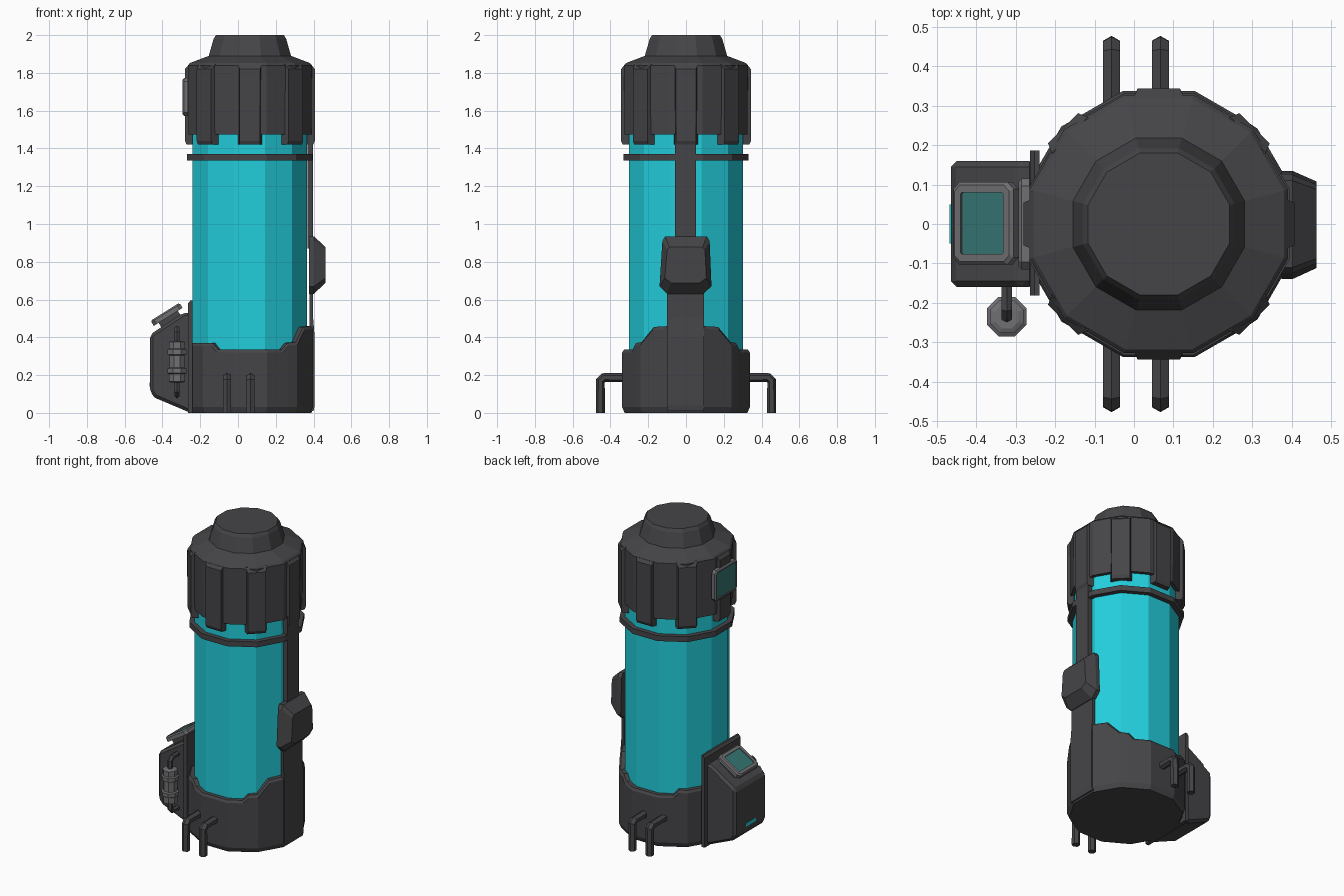
import bpy, bmesh, math
from mathutils import Matrix, Vector

if "Cube" in bpy.data.objects:
    bpy.data.objects.remove(bpy.data.objects["Cube"])

CX = 0.063                      # tank axis
APO = math.cos(math.radians(15))  # apothem ratio of a 12-gon


def mat(name, rgb):
    m = bpy.data.materials.new(name)
    m.diffuse_color = (*rgb, 1)
    m.use_nodes = True
    m.node_tree.nodes["Principled BSDF"].inputs["Base Color"].default_value = m.diffuse_color
    return m


DARK = mat("dark_metal", (0.060, 0.058, 0.063))
GREY = mat("grey_metal", (0.16, 0.16, 0.17))
CYAN = mat("cyan_fluid", (0.016, 0.62, 0.72))
TEAL = mat("teal_screen", (0.035, 0.18, 0.17))


def finish(name, bm, material, matrix=None, bevel=0):
    bmesh.ops.recalc_face_normals(bm, faces=bm.faces)
    if matrix is not None:
        bm.transform(matrix)
    me = bpy.data.meshes.new(name)
    bm.to_mesh(me)
    bm.free()
    me.materials.append(material)
    ob = bpy.data.objects.new(name, me)
    bpy.context.collection.objects.link(ob)
    if bevel:
        b = ob.modifiers.new("bevel", "BEVEL")
        b.width, b.segments, b.limit_method = bevel, 1, 'ANGLE'
    return ob


def loft(rings, closed_profile=False):
    """Join rings of points with quads; cap the ends unless the profile loops."""
    bm = bmesh.new()
    vs = [[bm.verts.new(p) for p in r] for r in rings]
    n = len(vs[0])
    pairs = list(zip(vs, vs[1:])) + ([(vs[-1], vs[0])] if closed_profile else [])
    for a, b in pairs:
        for i in range(n):
            j = (i + 1) % n
            bm.faces.new((a[i], a[j], b[j], b[i]))
    if not closed_profile:
        bm.faces.new(vs[0])
        bm.faces.new(vs[-1])
    return bm


def lathe(name, profile, material, center=(CX, 0), n=12, closed=False):
    """profile: (apothem, z) pairs, flats facing the axes."""
    k = math.cos(math.pi / n)
    rings = [[(center[0] + r / k * math.cos((i + .5) * math.tau / n),
               center[1] + r / k * math.sin((i + .5) * math.tau / n), z)
              for i in range(n)] for r, z in profile]
    return finish(name, loft(rings, closed), material)


def prism(name, profile, y0, y1, material, matrix=None, bevel=0):
    """xz profile extruded along y."""
    return finish(name, loft([[(x, y, z) for x, z in profile] for y in (y0, y1)]),
                  material, matrix, bevel)


def box(name, size, material, matrix, bevel=0):
    bm = bmesh.new()
    bmesh.ops.create_cube(bm, size=1, matrix=Matrix.Diagonal((*size, 1)))
    return finish(name, bm, material, matrix, bevel)


def pipe(name, pts, r, material, n=6):
    """Tube through points, mitred at the bends."""
    pts = [Vector(p) for p in pts]
    rings = []
    for i, p in enumerate(pts):
        d0 = (p - pts[i - 1]).normalized() if i else None
        d1 = (pts[i + 1] - p).normalized() if i < len(pts) - 1 else None
        t = ((d0 or d1) + (d1 or d0)).normalized()
        u = Vector((1, 0, 0))        # all pipes bend in the yz plane
        v = t.cross(u)
        rings.append([p + r * (u * math.cos(math.tau * (k + .5) / n)
                               + v * math.sin(math.tau * (k + .5) / n)) for k in range(n)])
    return finish(name, loft(rings), material)


# Glass tank and its clamp ring
lathe("tank", [(0.303, 0.2), (0.303, 1.6)], CYAN)
lathe("clamp_ring", [(0.30, 1.335), (0.332, 1.335), (0.332, 1.37), (0.30, 1.37)],
      DARK, closed=True)

# Head cap with shoulder and stepped crown
lathe("head_cap", [(0.29, 1.475), (0.325, 1.475), (0.328, 1.84), (0.318, 1.852),
                   (0.218, 1.89), (0.192, 1.98), (0.18, 2.0)], DARK)
for i in range(8):
    # tapered rib with a sloped top and a foot that hooks below the cap
    rib = [(0.30, 1.42), (0.335, 1.42), (0.344, 1.44), (0.344, 1.82), (0.32, 1.848), (0.30, 1.848)]
    rings = [[(x, s * (0.064 - (0.01 if x > 0.33 else 0)), z) for x, z in rib] for s in (-1, 1)]
    finish(f"head_rib_{i}", loft(rings), DARK,
           Matrix.Translation((CX, 0, 0)) @ Matrix.Rotation(i * math.pi / 4, 4, 'Z'))

# Base cup whose rim height varies with the angle
half = [(0, .46), (15, .46), (31, .455), (44, .375), (53, .37), (59, .335), (75, .335),
        (105, .335), (121, .335), (127, .37), (135, .37), (165, .37)]
rim = half + [(360 - a, z) for a, z in reversed(half[1:])]


def base_ring(apo, z=None, dz=0):
    pts = []
    for a, h in rim:
        r = apo / math.cos(math.radians((a + 15) % 30 - 15))
        t = math.radians(a)
        pts.append((CX + r * math.cos(t), r * math.sin(t), h + dz if z is None else z))
    return pts


finish("base_cup", loft([base_ring(.29, 0), base_ring(.325, 0), base_ring(.338, .03), base_ring(.338, dz=-.015),
                         base_ring(.328), base_ring(.29), base_ring(.29, .1)]), DARK)

# Side spine, lower pillar and junction housing on the right
box("spine_upper", (0.03, 0.11, 0.62), DARK, Matrix.Translation((0.383, -0.003, 1.18)))
prism("spine_pillar", [(0.35, 0.01), (0.40, 0.01), (0.406, 0.04), (0.406, 0.40), (0.398, 0.5),
                       (0.398, 0.68), (0.378, 0.68), (0.378, 0.46), (0.35, 0.44)],
      -0.10, 0.095, DARK)
h_back = [(0.375, s * w, z) for s, w, z in
          ((-1, .10, .63), (1, .09, .63), (1, .135, .67), (1, .125, .91), (1, .11, .935),
           (-1, .11, .935), (-1, .125, .91), (-1, .14, .67))]
h_mid = [(0.402, y, z) for x, y, z in h_back]
h_face = [(0.463, y * .8, .785 + (z - .785) * .62) for x, y, z in h_back]
finish("junction_housing", loft([h_back, h_mid, h_face]), DARK)

# Control console on the left
prism("console_plate", [(-0.24, 0.0), (-0.264, 0.0), (-0.264, 0.58), (-0.252, 0.595), (-0.24, 0.595)],
      -0.182, 0.186, DARK)
prism("console_body", [(-0.25, 0.005), (-0.27, 0.008), (-0.44, 0.08), (-0.465, 0.11),
                       (-0.465, 0.415), (-0.29, 0.53), (-0.25, 0.53)],
      -0.16, 0.16, DARK, bevel=0.022)
tilt = Matrix.Translation((-0.378, 0.002, 0.522)) @ Matrix.Rotation(math.radians(-32), 4, 'Y')
box("console_neck", (0.12, 0.16, 0.07), DARK, tilt @ Matrix.Translation((0, 0, -0.035)))
box("console_light", (0.006, 0.10, 0.022), CYAN, Matrix.Translation((-0.465, 0, 0.15)))


def screen(name, w, h, t, border, m):
    """Chamfered frame with a slightly sunk screen; local z points outwards."""
    def outline(a, b, c, z):
        q = [(a, b - c), (a - c, b), (c - a, b), (-a, b - c)]
        return [(x, y, z) for x, y in q + [(-x, -y) for x, y in q]]
    a, b, ia, ib = w / 2, h / 2, w / 2 - border, h / 2 - border
    finish(name + "_frame", loft([outline(a, b, .018, -t / 2), outline(a, b, .018, t / 4),
                                  outline(a - .008, b - .008, .016, t / 2),
                                  outline(ia, ib, .003, t / 2), outline(ia, ib, .003, -t / 2)],
                                 True), GREY, m)
    box(name + "_glass", (ia * 2, ib * 2, 0.006), TEAL, m @ Matrix.Translation((0, 0, t / 5)))


screen("console_screen", 0.18, 0.21, 0.032, 0.027, tilt)
screen("head_screen", 0.20, 0.23, 0.028, 0.016,
       Matrix.Translation((-0.279, 0, 1.672)) @ Matrix.Rotation(-math.pi / 2, 4, 'Y'))

# Filter canister on a bent pipe beside the console
FX, FY = -0.323, -0.235
lathe("filter_canister", [(0.03, .16), (0.042, .165), (0.042, .205), (0.05, .21), (0.05, .235),
                          (0.04, .24), (0.04, .305), (0.05, .31), (0.05, .335), (0.042, .34),
                          (0.042, .375), (0.03, .38)], GREY, (FX, FY), n=8)
pipe("filter_pipe", [(FX, -.14, .095), (FX, FY + .02, .095), (FX, FY, .115), (FX, FY, .425),
                     (FX, FY + .02, .445), (FX, -.14, .445)], 0.016, DARK)

# Bent floor pipes, front and back
for side, s in (("front", -1), ("back", 1)):
    for i, x in enumerate((-0.057, 0.067)):
        pipe(f"floor_pipe_{side}_{i}",
             [(x, s * .30, .187), (x, s * .435, .187), (x, s * .453, .17), (x, s * .453, 0)],
             0.0245, DARK)
